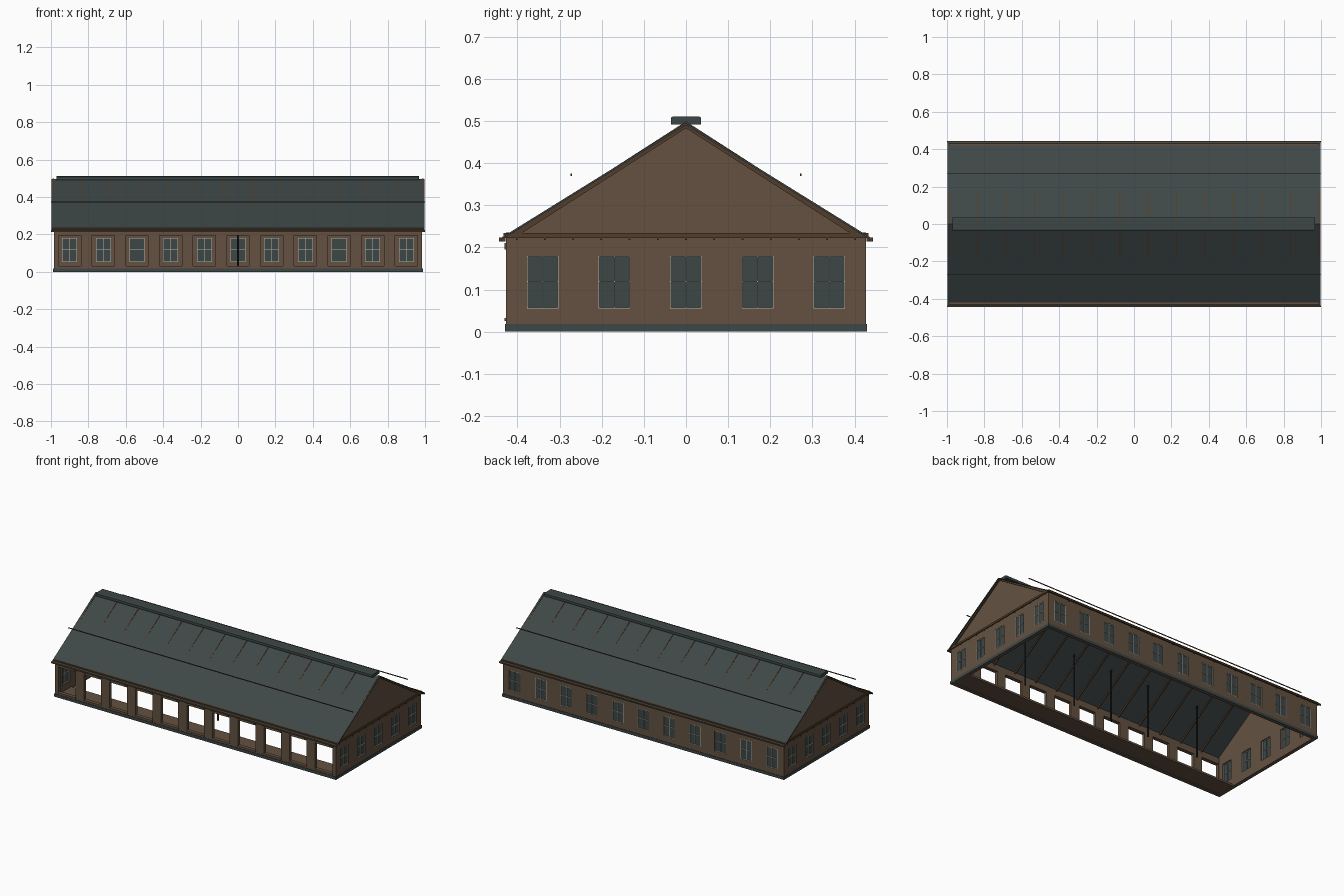
import bpy
import bmesh
from mathutils import Matrix, Vector

if "Cube" in bpy.data.objects:
    bpy.data.objects.remove(bpy.data.objects["Cube"], do_unlink=True)


def material(name, rgb):
    m = bpy.data.materials.new(name)
    m.use_nodes = True
    m.diffuse_color = (*rgb, 1)
    m.node_tree.nodes["Principled BSDF"].inputs["Base Color"].default_value = (*rgb, 1)
    return m


BRICK = material("brown_brick", (0.125, 0.083, 0.052))
SLATE = material("grey_slate", (0.047, 0.062, 0.062))
TIMBER = material("dark_timber", (0.085, 0.048, 0.024))
FRAME = material("pale_frame", (0.5, 0.48, 0.42))
IRON = material("black_iron", (0.014, 0.016, 0.018))


def finish(name, bm, mat):
    bmesh.ops.recalc_face_normals(bm, faces=bm.faces)
    mesh = bpy.data.meshes.new(name)
    bm.to_mesh(mesh)
    bm.free()
    mesh.materials.append(mat)
    ob = bpy.data.objects.new(name, mesh)
    bpy.context.scene.collection.objects.link(ob)
    return ob


def boxes(name, mat, items):
    """One object from (x0, x1, y0, y1, z0, z1) boxes."""
    bm = bmesh.new()
    for x0, x1, y0, y1, z0, z1 in items:
        mid = Vector((x0 + x1, y0 + y1, z0 + z1)) / 2
        size = Matrix.Diagonal((x1 - x0, y1 - y0, z1 - z0, 1))
        bmesh.ops.create_cube(bm, size=1, matrix=Matrix.Translation(mid) @ size)
    return finish(name, bm, mat)


def prisms(name, mat, profile, spans):
    """Extrude a (y, z) profile along each x span."""
    bm = bmesh.new()
    for x0, x1 in spans:
        face = bm.faces.new([bm.verts.new((x0, y, z)) for y, z in profile])
        new = bmesh.ops.extrude_face_region(bm, geom=[face])["geom"]
        verts = [v for v in new if isinstance(v, bmesh.types.BMVert)]
        bmesh.ops.translate(bm, verts=verts, vec=(x1 - x0, 0, 0))
    return finish(name, bm, mat)


def along(axis, a0, a1, b0, b1, z0, z1):
    """Box with a running along the wall and b across it."""
    return (a0, a1, b0, b1, z0, z1) if axis == "x" else (b0, b1, a0, a1, z0, z1)


def pierced_wall(name, axis, half, b0, b1, centres, w, z0, z1):
    """Wall made of sill band, head band and the piers between openings."""
    items = [along(axis, -half, half, b0, b1, 0, z0),
             along(axis, -half, half, b0, b1, z1, TOP)]
    edges = [-half] + [c + s * w / 2 for c in centres for s in (-1, 1)] + [half]
    for a0, a1 in zip(edges[::2], edges[1::2]):
        items.append(along(axis, a0, a1, b0, b1, z0, z1))
    boxes(name, BRICK, items)


def windows(name, axis, centres, w, b, z0, z1):
    """Dark panes with a thin pale frame and glazing bars."""
    panes, bars = [], []
    t, d = 0.0022, 0.006
    zm = (z0 + z1) / 2
    for c in centres:
        l, r = c - w / 2, c + w / 2
        panes.append(along(axis, l, r, b - 0.002, b + 0.002, z0, z1))
        for a in (l, c - t / 2, r - t):
            bars.append(along(axis, a, a + t, b - d, b + d, z0, z1))
        for z in (z0, zm, z1 - t):
            bars.append(along(axis, l, r, b - d, b + d, z, z + t))
    boxes(name + "_panes", SLATE, panes)
    boxes(name + "_frames", FRAME, bars)


# Main dimensions
HX, HY, TOP, T = 0.985, 0.427, 0.235, 0.02
RIDGE, SLOPE, EAVE = 0.495, 0.62, 0.44
bays = [-0.9 + 0.18 * i for i in range(11)]
end_bays = [-0.34 + 0.17 * i for i in range(5)]

# Walls: open arcade in front, windows behind and at both ends
pierced_wall("front_arcade", "x", HX, -HY, -HY + T, bays, 0.12, 0.032, 0.195)
pierced_wall("back_wall", "x", HX, HY - T, HY, bays, 0.08, 0.052, 0.18)
windows("back_window", "x", bays, 0.08, HY - 0.007, 0.052, 0.18)
for side, s in (("left", 1), ("right", -1)):
    b0, b1 = sorted((s * HX, s * (HX - T)))
    pierced_wall(side + "_end_wall", "y", HY - T, b0, b1, end_bays, 0.075, 0.055, 0.18)
    windows(side + "_end_window", "y", end_bays, 0.075, s * (HX - 0.007), 0.055, 0.18)
    prisms(side + "_gable", BRICK,
           [(-0.418, TOP), (0.418, TOP), (0, RIDGE - 0.004)], [(b0, b1)])

# Arcade trim: pier strips and stepped lintels
boxes("arcade_lintels", BRICK,
      [(c - 0.064, c + 0.064, -HY - 0.004, -HY, 0.195, 0.203) for c in bays] +
      [(c - 0.048, c + 0.048, -HY - 0.004, -HY, 0.203, 0.21) for c in bays])
boxes("arcade_sills", BRICK,
      [(c - 0.064, c + 0.064, -HY - 0.004, -HY, 0.025, 0.032) for c in bays])
boxes("arcade_floor", BRICK, [(-HX + T, HX - T, -HY + T, -0.29, 0.004, 0.016)])

# Plinth and cornice rings
def ring(name, mat, out, z0, z1):
    x, y = HX + out, HY + out
    boxes(name, mat, [(-x, x, s * y - 0.006, s * y, z0, z1) if s > 0 else
                      (-x, x, -y, -y + 0.006, z0, z1) for s in (1, -1)] +
          [(s * x - (0.006 if s > 0 else 0), s * x + (0 if s > 0 else 0.006),
            -y, y, z0, z1) for s in (1, -1)])


ring("plinth", SLATE, 0.003, 0, 0.018)
ring("cornice", TIMBER, 0.006, 0.222, 0.234)

# Small bracket blocks under the cornice on all sides
blocks = []
for i in range(-6, 7):
    for s in (1, -1):
        y = i * 0.067
        blocks.append((s * 0.989 - 0.004, s * 0.989 + 0.004, y - 0.002, y + 0.002, 0.217, 0.222))
for i in range(14):
    x = -0.988 + 0.152 * i
    for s in (1, -1):
        y = s * 0.436
        blocks.append((x - 0.003, x + 0.003, y - 0.008, y + 0.008, 0.214, 0.222))
boxes("cornice_brackets", TIMBER, blocks)

# Roof slopes, gutters, snow rails and rafters, mirrored about the ridge
spans = [(x - 0.003, x + 0.003) for x in (-0.988 + 0.152 * i for i in range(14))]
for side, s in (("front", -1), ("back", 1)):
    low = RIDGE - SLOPE * EAVE
    prisms(side + "_roof", SLATE,
           [(0, RIDGE), (s * EAVE, low), (s * EAVE, low - 0.005), (0, RIDGE - 0.005)],
           [(-0.998, 0.998)])
    prisms(side + "_rafters", TIMBER,
           [(0, 0.499), (s * 0.42, 0.229), (s * 0.405, 0.224), (0, 0.483)], spans)
    y = s * 0.44
    prisms(side + "_gutter", TIMBER,
           [(y - 0.004, 0.214), (y + 0.003, 0.214), (y + 0.004, 0.223), (y - 0.004, 0.223)],
           [(-1, 1)])
    y = s * 0.272
    boxes(side + "_roof_rail", TIMBER, [(-1, 1, y - 0.0018, y + 0.0018, 0.37, 0.375)])

# Ridge vent
prisms("ridge_cap", SLATE,
       [(-0.036, 0.492), (0.036, 0.492), (0.036, 0.508), (0.03, 0.511),
        (-0.03, 0.511), (-0.036, 0.508)], [(-0.97, 0.968)])

# Slender interior columns
bm = bmesh.new()
for x in (-0.63, -0.27, 0, 0.27, 0.63):
    bmesh.ops.create_cone(bm, cap_ends=True, segments=8, radius1=0.005, radius2=0.005,
                          depth=0.33, matrix=Matrix.Translation((x, -0.2, 0.19)))
finish("interior_columns", bm, IRON)
